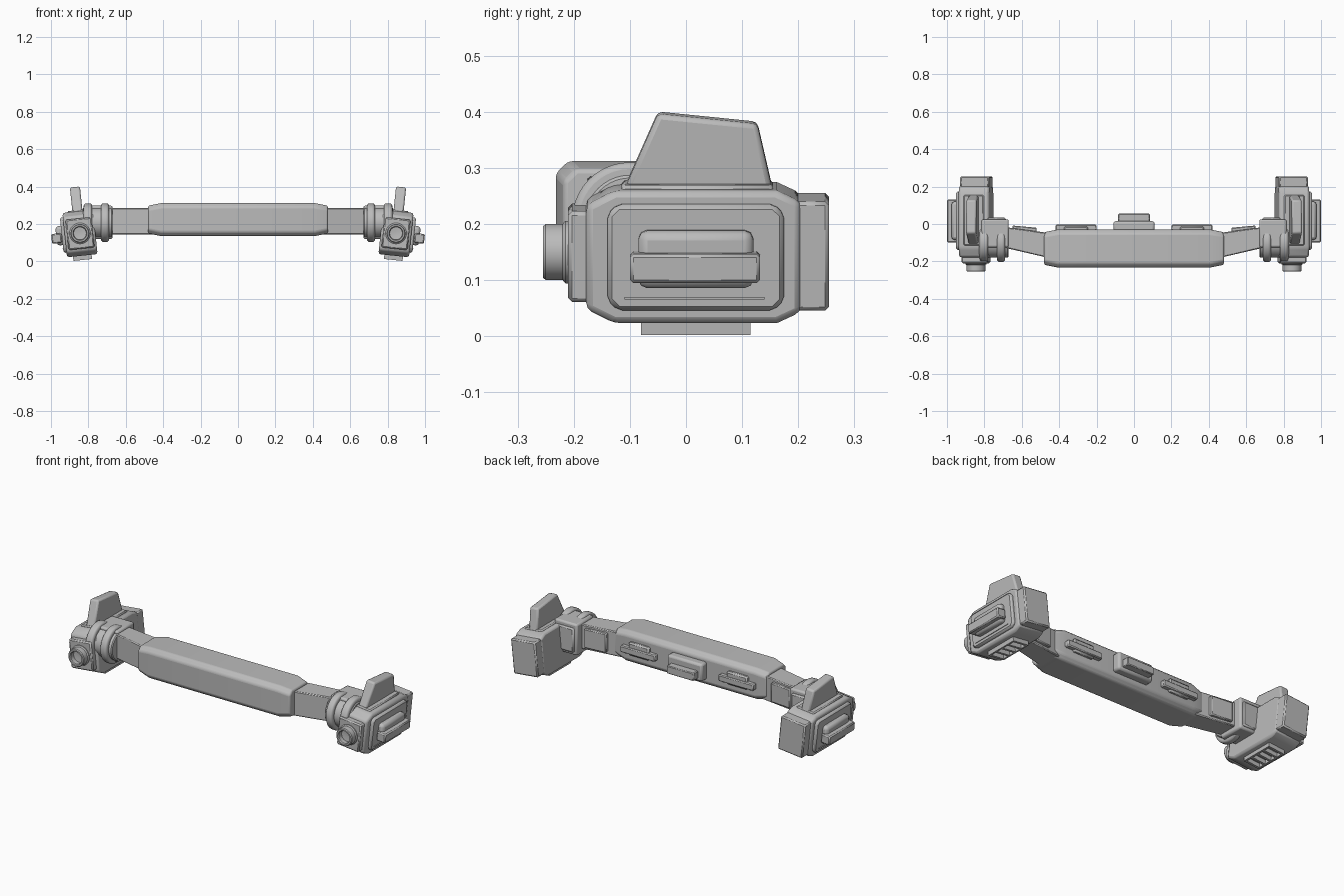
import bpy, bmesh, math
from mathutils import Matrix, Vector

if "Cube" in bpy.data.objects:
    bpy.data.objects.remove(bpy.data.objects["Cube"])

grey = bpy.data.materials.new("light_grey")
grey.use_nodes = True
GREY = (0.5, 0.5, 0.5, 1)
grey.diffuse_color = GREY
grey.node_tree.nodes["Principled BSDF"].inputs["Base Color"].default_value = GREY

POD = Matrix.Translation((0.845, 0, 0.15)) @ Matrix.Rotation(math.radians(6), 4, 'Y')
WORLD = Matrix.Identity(4)


def finish(name, bm, frame=WORLD, bevel=0, segments=1, mirror=True):
    bmesh.ops.recalc_face_normals(bm, faces=bm.faces)
    bm.transform(frame)
    me = bpy.data.meshes.new(name)
    bm.to_mesh(me)
    bm.free()
    me.materials.append(grey)
    me.shade_smooth()
    me.set_sharp_from_angle(angle=math.radians(32))
    ob = bpy.data.objects.new(name, me)
    bpy.context.collection.objects.link(ob)
    if bevel:
        b = ob.modifiers.new("bevel", 'BEVEL')
        b.width, b.segments, b.limit_method = bevel, segments, 'ANGLE'
        b.angle_limit = math.radians(25)
    if mirror:
        ob.modifiers.new("mirror", 'MIRROR').use_clip = False
    return ob


def box(name, x, y, z, **kw):
    """Box from three (low, high) ranges."""
    bm = bmesh.new()
    bmesh.ops.create_cube(bm, size=1)
    for v in bm.verts:
        v.co = [r[0] if c < 0 else r[1] for r, c in zip((x, y, z), v.co)]
    return finish(name, bm, **kw)


def loft(name, sections, **kw):
    """Skin equal-length closed sections and cap both ends."""
    bm = bmesh.new()
    rings = [[bm.verts.new(p) for p in s] for s in sections]
    n = len(rings[0])
    for a, b in zip(rings, rings[1:]):
        for i in range(n):
            bm.faces.new((a[i], a[(i + 1) % n], b[(i + 1) % n], b[i]))
    bm.faces.new(rings[0])
    bm.faces.new(rings[-1])
    return finish(name, bm, **kw)


def prism(name, profile, x0, x1, **kw):
    return loft(name, [[(x, y, z) for y, z in profile] for x in (x0, x1)], **kw)


def octagon(y0, y1, z0, z1, c):
    return [(y0, z0 + c), (y0 + c, z0), (y1 - c, z0), (y1, z0 + c),
            (y1, z1 - c), (y1 - c, z1), (y0 + c, z1), (y0, z1 - c)]


def disc(name, x0, x1, y, z, r, **kw):
    ring = [(y + r * math.cos(math.tau * i / 40), z + r * math.sin(math.tau * i / 40)) for i in range(40)]
    return prism(name, ring, x0, x1, **kw)


# Central bar: rounded section that shrinks a little at both ends
def bar_section(x, inset):
    return [(x, y, z) for y, z in octagon(-0.232 + inset, -0.03 - inset, 0.135 + inset, 0.312 - inset, 0.022)]


loft("central_bar", [bar_section(-0.48, 0.014), bar_section(-0.41, 0), bar_section(0.41, 0), bar_section(0.48, 0.014)],
     bevel=0.008, segments=3, mirror=False)

# Fittings on the back of the bar
box("centre_mount_base", (-0.11, 0.11), (-0.04, 0.015), (0.175, 0.275), bevel=0.012, segments=2, mirror=False)
box("centre_mount_block", (-0.085, 0.085), (0, 0.055), (0.19, 0.235), bevel=0.004, mirror=False)
box("side_mount_base", (0.245, 0.375), (-0.04, -0.012), (0.19, 0.265), bevel=0.008)
box("side_mount_strip", (0.2, 0.42), (-0.04, -0.004), (0.2, 0.237), bevel=0.005)

# Angled arms between the bar and the hinges
arm = [(0.44, -0.185), (0.70, -0.125), (0.70, -0.015), (0.44, -0.05)]
loft("arm", [[(x, y, z) for x, y in arm] for z in (0.145, 0.285)], bevel=0.005)
plate = [(0.52, -0.05), (0.65, -0.03), (0.65, -0.008), (0.52, -0.02)]
loft("arm_back_plate", [[(x, y, z) for x, y in plate] for z in (0.16, 0.27)], bevel=0.005)

# Hinge between arm and pod
box("hinge_block", (0.67, 0.815), (-0.125, 0.025), (0.12, 0.298), bevel=0.01, segments=2)
box("hinge_cover", (0.685, 0.79), (0.0, 0.035), (0.135, 0.275), bevel=0.008)
for label, low, high in (("inner", 0.69, 0.732), ("outer", 0.78, 0.825)):
    disc(label + "_hinge_disc", low, high, -0.1, 0.207, 0.103, bevel=0.012, segments=3)
disc("hinge_pin", 0.67, 0.83, -0.1, 0.207, 0.08, bevel=0.005)
disc("hinge_cap", 0.68, 0.74, -0.1, 0.207, 0.055, bevel=0.005)

# Pod body, built around its own tilted centre
body = [(-0.178, -0.095), (-0.128, -0.12), (0.162, -0.12), (0.205, -0.1),
        (0.205, 0.098), (0.162, 0.118), (-0.128, 0.118), (-0.178, 0.092)]
prism("pod_body", body, -0.082, 0.082, frame=POD, bevel=0.012, segments=2)
prism("pod_side_panel", octagon(-0.14, 0.175, -0.095, 0.095, 0.018), 0.07, 0.098, frame=POD, bevel=0.008)
box("pod_rear_block", (-0.08, 0.075), (0.19, 0.255), (-0.098, 0.098), frame=POD, bevel=0.007)
box("pod_front_block", (-0.07, 0.07), (-0.21, -0.16), (-0.083, 0.08), frame=POD, bevel=0.007)
box("pod_top_plate", (-0.055, 0.055), (-0.115, 0.155), (0.1, 0.125), frame=POD, bevel=0.006)

# Upright fin on each pod
fin = [(-0.112, 0.11), (0.155, 0.11), (0.127, 0.232), (-0.05, 0.25)]
prism("pod_fin", fin, -0.026, 0.028, frame=POD, bevel=0.009, segments=2)

# Outer grip: sloped base with a longer block across it
box("grip_base", (0.08, 0.128), (-0.085, 0.12), (-0.053, 0.05), frame=POD, bevel=0.016, segments=2)
box("grip_block", (0.1, 0.154), (-0.1, 0.132), (-0.04, 0.012), frame=POD, bevel=0.006)
box("grip_lower_strip", (0.09, 0.102), (-0.11, 0.14), (-0.074, -0.07), frame=POD)

# Slatted vent under each pod
for name, x in (("inner", (-0.05, -0.04)), ("outer", (0.04, 0.05))):
    box(name + "_vent_rail", x, (-0.08, 0.115), (-0.143, -0.1), frame=POD)
for i in range(5):
    y = -0.08 + i * 0.0455
    box("vent_slat_%d" % (i + 1), (-0.05, 0.05), (y, y + 0.013), (-0.143, -0.1), frame=POD)

# Barrel lens on the front of each pod
profile = [(0.056, -0.2), (0.056, -0.215), (0.05, -0.22), (0.05, -0.25), (0.046, -0.255),
           (0.038, -0.255), (0.034, -0.25), (0.034, -0.225), (0.012, -0.222)]
loft("pod_lens", [[(r * math.cos(math.tau * i / 32), y, r * math.sin(math.tau * i / 32)) for i in range(32)]
                  for r, y in profile], frame=POD)
